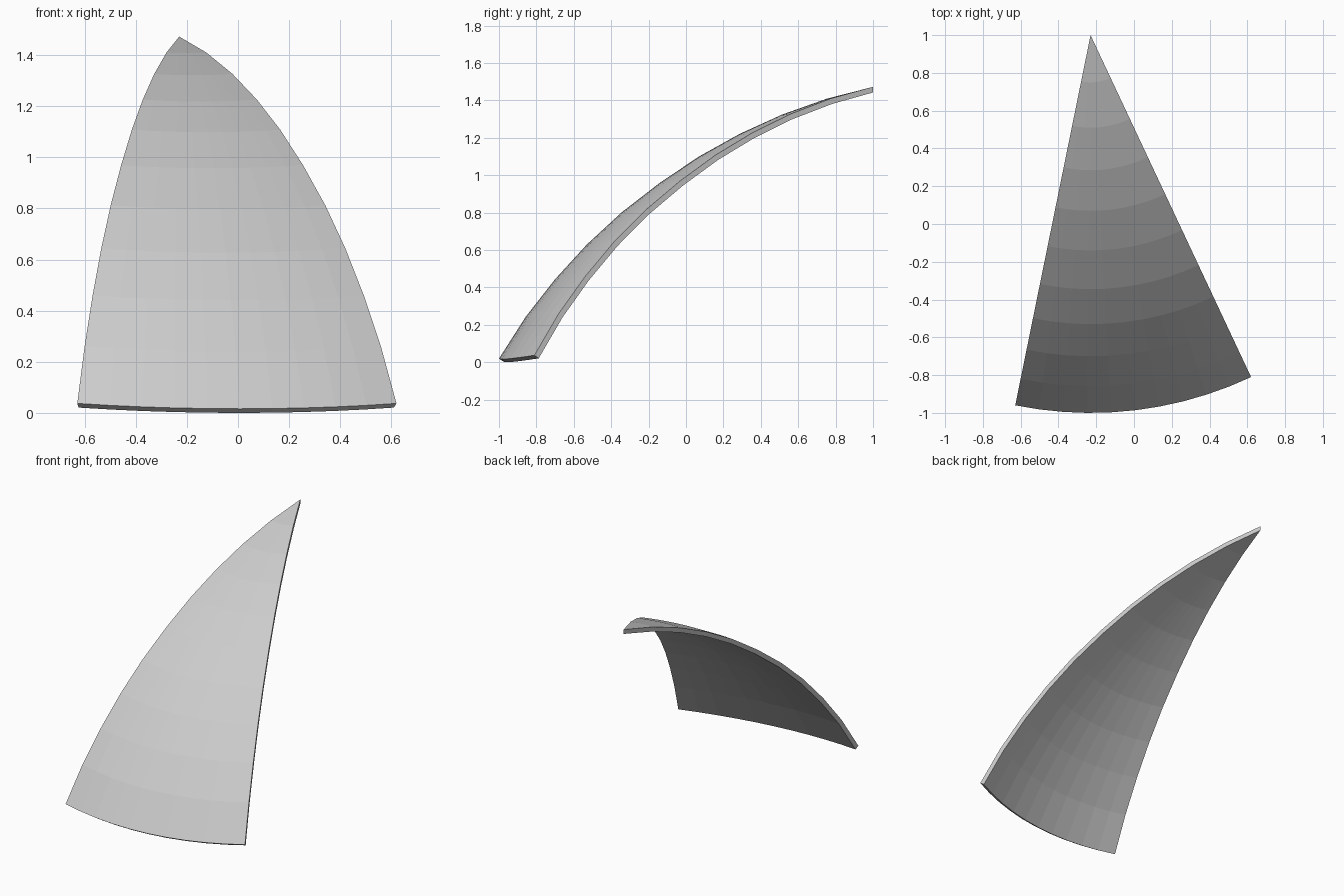
import bpy, bmesh, math

if "Cube" in bpy.data.objects:
    bpy.data.objects.remove(bpy.data.objects["Cube"])

AXIS = (-0.23, 1.0)                     # vertical axis through the tip
A0, A1 = math.radians(-11.5), math.radians(25.15)
COLS, THICK, LIFT = 10, 0.03, 0.021
# outer profile: distance from axis, height
PROFILE = [(0, 1.477), (.25, 1.412), (.49, 1.326), (.715, 1.223), (.93, 1.103),
           (1.14, .962), (1.345, .803), (1.53, .632), (1.70, .446), (1.857, .245), (2.0, .021)]

# inner profile, pushed in along the normals
inner = []
for i, (r, z) in enumerate(PROFILE):
    a, b = PROFILE[max(i - 1, 0)], PROFILE[min(i + 1, len(PROFILE) - 1)]
    dr, dz = b[0] - a[0], b[1] - a[1]
    n = math.hypot(dr, dz)
    inner.append((r + dz / n * THICK, z - dr / n * THICK) if i else (0, z - THICK))

bm = bmesh.new()


def skin(profile):
    """Fan of rows around the axis; the first row is the single tip vertex."""
    rows = []
    for i, (r, z) in enumerate(profile):
        if i == 0:
            rows.append([bm.verts.new((*AXIS, z))] * (COLS + 1))
            continue
        row = []
        for j in range(COLS + 1):
            t = j / COLS
            a = A0 + (A1 - A0) * t
            lift = LIFT * (2 * t - 1) ** 2 * r / 2
            row.append(bm.verts.new((AXIS[0] + r * math.sin(a), AXIS[1] - r * math.cos(a), z + lift)))
        rows.append(row)
    return rows


def face(*vs):
    bm.faces.new(list(dict.fromkeys(vs)))


out, inn = skin(PROFILE), skin(inner)
last = len(PROFILE) - 1
for i in range(last):
    for rows in (out, inn):             # outer and inner skins
        for j in range(COLS):
            face(rows[i][j], rows[i + 1][j], rows[i + 1][j + 1], rows[i][j + 1])
    for j in (0, COLS):                 # side walls
        face(out[i][j], out[i + 1][j], inn[i + 1][j], inn[i][j])
for j in range(COLS):                   # lower rim
    face(out[last][j], out[last][j + 1], inn[last][j + 1], inn[last][j])
bmesh.ops.recalc_face_normals(bm, faces=bm.faces)

zmin = min(v.co.z for v in bm.verts)
bmesh.ops.translate(bm, verts=bm.verts, vec=(0, 0, -zmin))
mesh = bpy.data.meshes.new("curved_canopy_panel")
bm.to_mesh(mesh)
bm.free()
bpy.context.collection.objects.link(bpy.data.objects.new("curved_canopy_panel", mesh))
